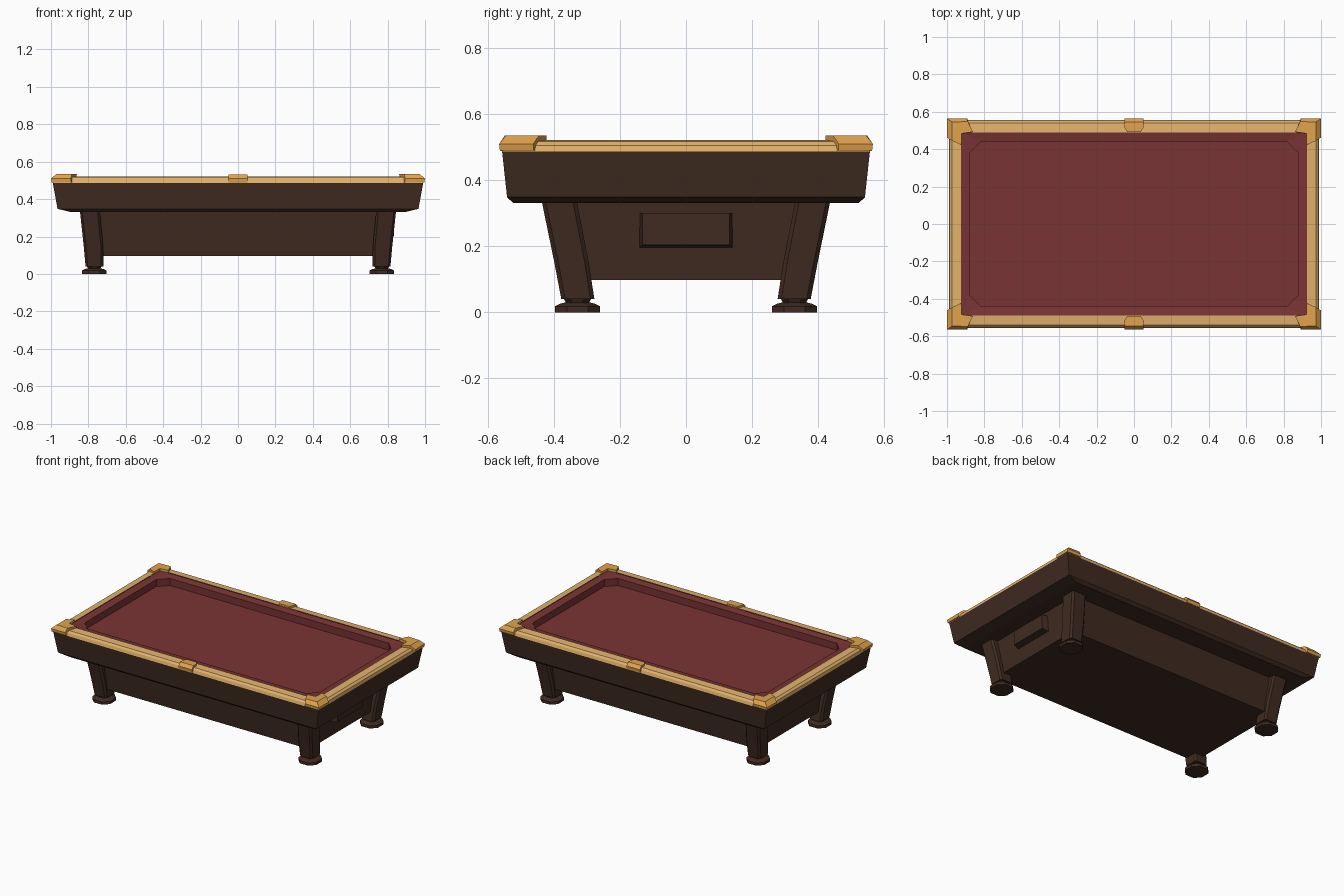
import bpy, bmesh

if "Cube" in bpy.data.objects:
    bpy.data.objects.remove(bpy.data.objects["Cube"])


def lin(c):
    c /= 255
    return c / 12.92 if c <= 0.04045 else ((c + 0.055) / 1.055) ** 2.4


def mat(name, r, g, b):
    m = bpy.data.materials.new(name)
    m.diffuse_color = (lin(r), lin(g), lin(b), 1)
    m.use_nodes = True
    m.node_tree.nodes["Principled BSDF"].inputs["Base Color"].default_value = m.diffuse_color
    return m


DARK = mat("dark walnut", 64, 43, 33)
RAIL = mat("light rail wood", 226, 178, 107)
CAP = mat("golden pocket cap", 226, 163, 77)
FELT = mat("red felt", 122, 52, 53)


def loft(name, rings, material, start=True, end=True):
    """Skin a list of equal-length point rings; start/end say which caps to keep."""
    bm = bmesh.new()
    vs = [[bm.verts.new(p) for p in r] for r in rings]
    n = len(vs[0])
    for a, b in zip(vs, vs[1:]):
        for i in range(n):
            j = (i + 1) % n
            bm.faces.new((a[i], a[j], b[j], b[i]))
    drop = []
    for ring, keep in ((vs[0], start), (vs[-1], end)):
        f = bm.faces.new(ring)
        if not keep:
            drop.append(f)
    bmesh.ops.recalc_face_normals(bm, faces=bm.faces)
    if drop:
        bmesh.ops.delete(bm, geom=drop, context='FACES_ONLY')
    me = bpy.data.meshes.new(name)
    bm.to_mesh(me)
    bm.free()
    me.materials.append(material)
    ob = bpy.data.objects.new(name, me)
    bpy.context.collection.objects.link(ob)
    return ob


def rect(hx, hy, z, cx=0, cy=0):
    return [(cx + a * hx, cy + b * hy, z) for a, b in ((-1, -1), (1, -1), (1, 1), (-1, 1))]


def octa(hx, hy, z, c, cx=0, cy=0):
    """Rectangle with corners cut by c."""
    p = [(hx - c, -hy), (hx, -hy + c), (hx, hy - c), (hx - c, hy),
         (-hx + c, hy), (-hx, hy - c), (-hx, -hy + c), (-hx + c, -hy)]
    return [(cx + x, cy + y, z) for x, y in p]


# Apron: flared sides with a chamfered underside, open under the rails
loft("apron", [rect(0.89, 0.522, 0.33), rect(0.965, 0.541, 0.348), rect(0.99, 0.556, 0.486)],
     DARK, end=False)

# Rail frame
loft("rail_frame", [rect(0.99, 0.556, 0.486), rect(0.986, 0.551, 0.505), rect(0.972, 0.54, 0.517),
                    rect(0.925, 0.489, 0.521)], RAIL, start=False, end=False)

# Felt: cushions sloping in, undercut walls and sunken bed
felt = loft("felt_bed", [octa(0.926, 0.49, 0.50, 0.002), octa(0.926, 0.49, 0.518, 0.002),
                         octa(0.876, 0.442, 0.511, 0.06), octa(0.878, 0.444, 0.462, 0.06)],
            FELT, start=False).data
if felt.polygons[-1].normal.z < 0:
    felt.flip_normals()

# Base cabinet
loft("base_cabinet", [rect(0.787, 0.366, 0.097), rect(0.80, 0.392, 0.335)], DARK, end=False)

# Ball return box on the right end, with a sloping underside
BOX = ((-1, 0), (1, 0), (1, 1), (-1, 1))
loft("ball_return", [[(0.785, y * 0.142, 0.194 + t * 0.106) for y, t in BOX],
                     [(0.835, y * 0.132, 0.204 + t * 0.096) for y, t in BOX]], DARK, start=False)

# Corner caps: L-shaped outline stepped inward at the top
LOW = [(1.0, 0.565), (0.895, 0.565), (0.864, 0.49), (0.924, 0.486), (0.924, 0.422), (1.0, 0.462)]
TOP = [(0.972, 0.545), (0.888, 0.548), (0.862, 0.493), (0.921, 0.484), (0.924, 0.422), (0.972, 0.445)]
for sx, xn in ((-1, "left"), (1, "right")):
    for sy, yn in ((-1, "front"), (1, "back")):
        tag = f"_{yn}_{xn}"
        ring = lambda poly, z, k=1.0: [(sx * x * k, sy * y * k, z) for x, y in poly]
        loft("corner_cap" + tag, [ring(LOW, 0.489, 0.996), ring(LOW, 0.509), ring(TOP, 0.534)], CAP)
        # Splayed leg with narrow chamfers
        loft("leg" + tag, [octa(0.048, 0.05, 0.04, 0.012, sx * 0.767, sy * 0.327),
                           octa(0.052, 0.052, 0.15, 0.012, sx * 0.773, sy * 0.346),
                           octa(0.053, 0.053, 0.335, 0.012, sx * 0.792, sy * 0.383)], DARK, end=False)
        # Foot disc with narrow neck
        fx, fy = sx * 0.769, sy * 0.328
        loft("foot" + tag, [octa(0.066, 0.068, 0, 0.036, fx, fy), octa(0.066, 0.068, 0.018, 0.036, fx, fy),
                            octa(0.05, 0.052, 0.026, 0.03, fx, fy),
                            octa(0.034, 0.036, 0.03, 0.02, fx, fy),
                            octa(0.04, 0.042, 0.042, 0.02, fx, fy)], DARK, end=False)

# Side pocket caps
SIDE = [(-0.05, 0.563), (0.05, 0.563), (0.05, 0.515), (0.036, 0.492), (-0.036, 0.492), (-0.05, 0.515)]
for sy, yn in ((-1, "front"), (1, "back")):
    def side(z, out):
        return [(x, sy * min(y, out), z) for x, y in SIDE]
    loft("side_cap_" + yn, [side(0.487, 0.56), side(0.51, 0.563), side(0.531, 0.545)], CAP)
